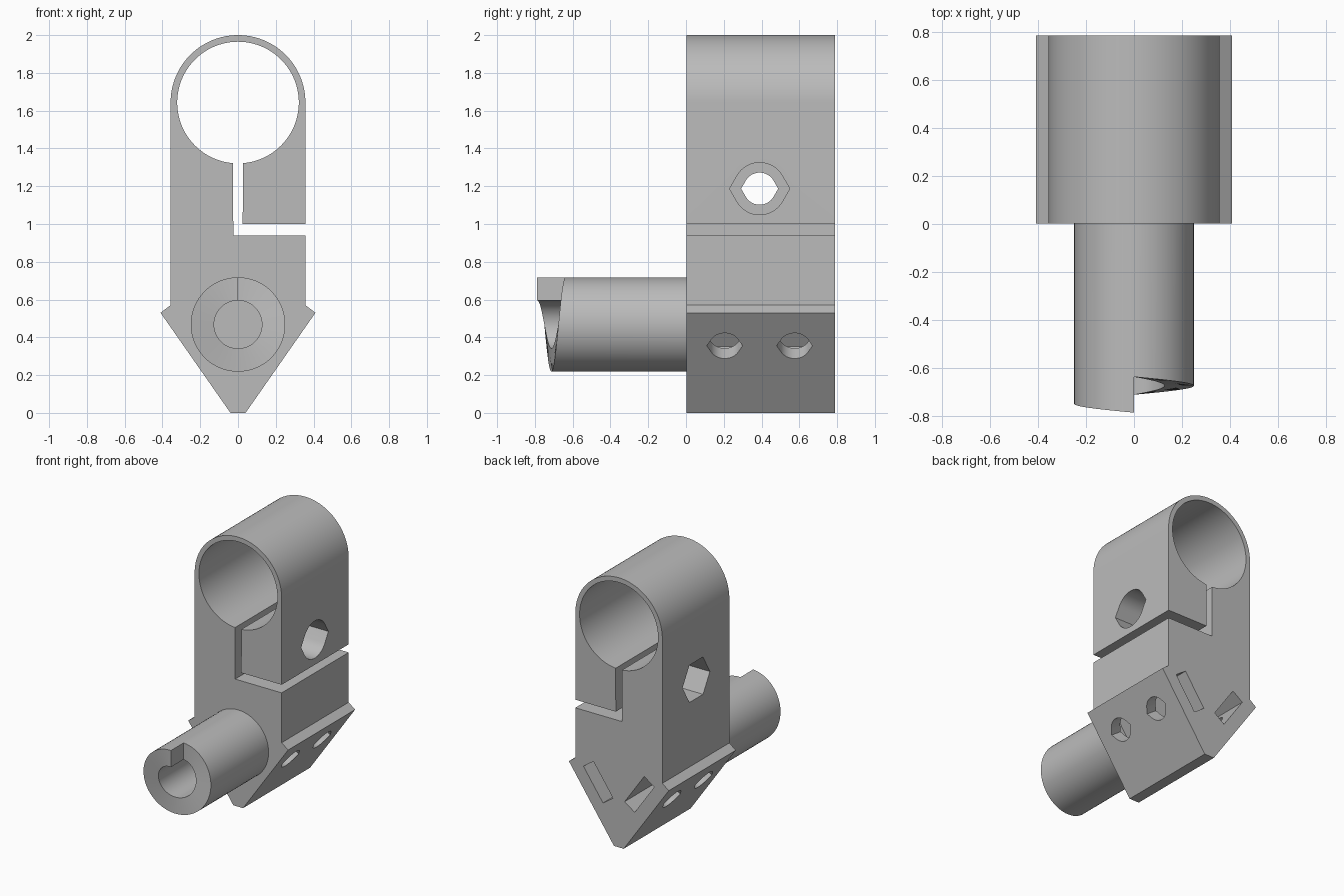
import bpy, bmesh
from math import sin, cos, pi, radians
from mathutils import Vector, Matrix

cube = bpy.data.objects.get("Cube")
if cube:
    bpy.data.objects.remove(cube, do_unlink=True)

grey = bpy.data.materials.new("plain grey")
grey.use_nodes = True
colour = (0.5, 0.5, 0.5, 1)
grey.diffuse_color = colour
grey.node_tree.nodes["Principled BSDF"].inputs["Base Color"].default_value = colour


def add_object(name, bm):
    bmesh.ops.recalc_face_normals(bm, faces=bm.faces[:])
    mesh = bpy.data.meshes.new(name)
    bm.to_mesh(mesh)
    bm.free()
    mesh.materials.append(grey)
    obj = bpy.data.objects.new(name, mesh)
    bpy.context.collection.objects.link(obj)
    return obj


def prism(name, outline, origin, u, w, start, end):
    """Extrude a (u, v) outline along w, with v = w x u."""
    u, w, origin = Vector(u), Vector(w), Vector(origin)
    v = w.cross(u)
    bm = bmesh.new()
    rings = [[bm.verts.new(origin + u * a + v * b + w * d) for a, b in outline]
             for d in (start, end)]
    for ring in rings:
        bm.faces.new(ring)
    for i in range(len(outline)):
        bm.faces.new((rings[0][i - 1], rings[0][i], rings[1][i], rings[1][i - 1]))
    return add_object(name, bm)


def arc(cx, cz, r, a0, a1, n):
    return [(cx + r * cos(a0 + (a1 - a0) * i / n), cz + r * sin(a0 + (a1 - a0) * i / n))
            for i in range(n + 1)]


def hexagon(cx, r):
    return arc(cx, 0, r, 0, 5 * pi / 3, 5)


def pointed_hole(cx, r):
    """Round hole drawn out to a point on both sides."""
    tip = r / cos(radians(30))
    return ([(cx + tip, 0)] + arc(cx, 0, r, radians(30), radians(150), 16)
            + [(cx - tip, 0)] + arc(cx, 0, r, radians(210), radians(330), 16))


# Clamp body: one C-shaped outline with ring, slit and wedge foot
BACK, FRONT, RING_Z = 0.7875, 0.002, 1.643
gap = 0.08  # half angle of the slit in the bore
outline = [(0.357, 1.0)]
outline += arc(0, RING_Z, 0.357, 0, pi, 64)
outline += [(-0.357, 0.57), (-0.41, 0.53), (-0.04, 0), (0.04, 0),
            (0.41, 0.53), (0.357, 0.57), (0.357, 0.94), (-0.025, 0.94)]
outline += arc(0, RING_Z, 0.322, 1.5 * pi - gap, -0.5 * pi + gap, 96)
outline += [(0.025, 1.0)]
body = prism("clamp_body", outline, (0, 0, 0), (1, 0, 0), (0, -1, 0), -BACK, -FRONT)

# Clamp bolt hole with head recess on one side and nut recess on the other
X, Y = (1, 0, 0), (0, 1, 0)
bolt = (0, 0, 1.187)
cutters = [
    prism("bolt_bore", pointed_hole(0.39, 0.085), bolt, Y, X, -0.5, 0.5),
    prism("bolt_head_recess", pointed_hole(0.39, 0.138), bolt, Y, X, 0.14, 0.5),
    prism("bolt_nut_recess", hexagon(0.39, 0.16), bolt, Y, X, -0.5, -0.14),
]

# Wedge foot: two screw holes and a nut slot on each sloping face
for side in (-1, 1):
    normal = (0.82 * side, 0, -0.5725)
    origin = (0.288 * side, 0, 0.355)
    for y in (0.205, 0.575):
        cutters.append(prism("screw_hole", pointed_hole(y, 0.082), origin, Y, normal, -0.15, 0.1))
    slot = [(0.05, -0.14), (0.9, -0.14), (0.9, 0.14), (0.05, 0.14)]
    cutters.append(prism("nut_slot", slot, origin, Y, normal, -0.195, -0.095))

for cutter in cutters:
    cutter.hide_render = True
    mod = body.modifiers.new(cutter.name, "BOOLEAN")
    mod.operation, mod.solver, mod.object = "DIFFERENCE", "EXACT", cutter
graph = bpy.context.evaluated_depsgraph_get()
cut_mesh = bpy.data.meshes.new_from_object(body.evaluated_get(graph))
body.modifiers.clear()
body.data = cut_mesh
for cutter in cutters:
    bpy.data.objects.remove(cutter, do_unlink=True)

# Front tube with a one-turn ramp on its end and a blind bore
N, R_OUT, R_IN, TUBE_Z = 64, 0.25, 0.127, 0.468
bm = bmesh.new()


def ring(r, count, y_at):
    return [bm.verts.new((r * sin(2 * pi * i / N), y_at(i / N), TUBE_Z + r * cos(2 * pi * i / N)))
            for i in range(count)]


def ramp(t):
    return -0.638 - 0.1495 * t


tip_out, tip_in = ring(R_OUT, N + 1, ramp), ring(R_IN, N + 1, ramp)
root_out = ring(R_OUT, N, lambda t: 0.02)
root_in = ring(R_IN, N, lambda t: -0.005)
for i in range(N):
    bm.faces.new((tip_out[i], tip_out[i + 1], tip_in[i + 1], tip_in[i]))
    for tip, root in ((tip_out, root_out), (tip_in, root_in)):
        seam = [tip[0]] if i == N - 1 else []
        bm.faces.new([tip[i], tip[i + 1]] + seam + [root[(i + 1) % N], root[i]])
bm.faces.new((tip_out[0], tip_out[N], tip_in[N], tip_in[0]))
bm.faces.new(root_out)
bm.faces.new(root_in)
tube = add_object("ramped_tube", bm)

# Smooth round walls, crisp edges
bpy.ops.object.select_all(action="DESELECT")
for obj in (body, tube):
    obj.select_set(True)
bpy.context.view_layer.objects.active = body
bpy.ops.object.shade_smooth_by_angle(angle=radians(25))
